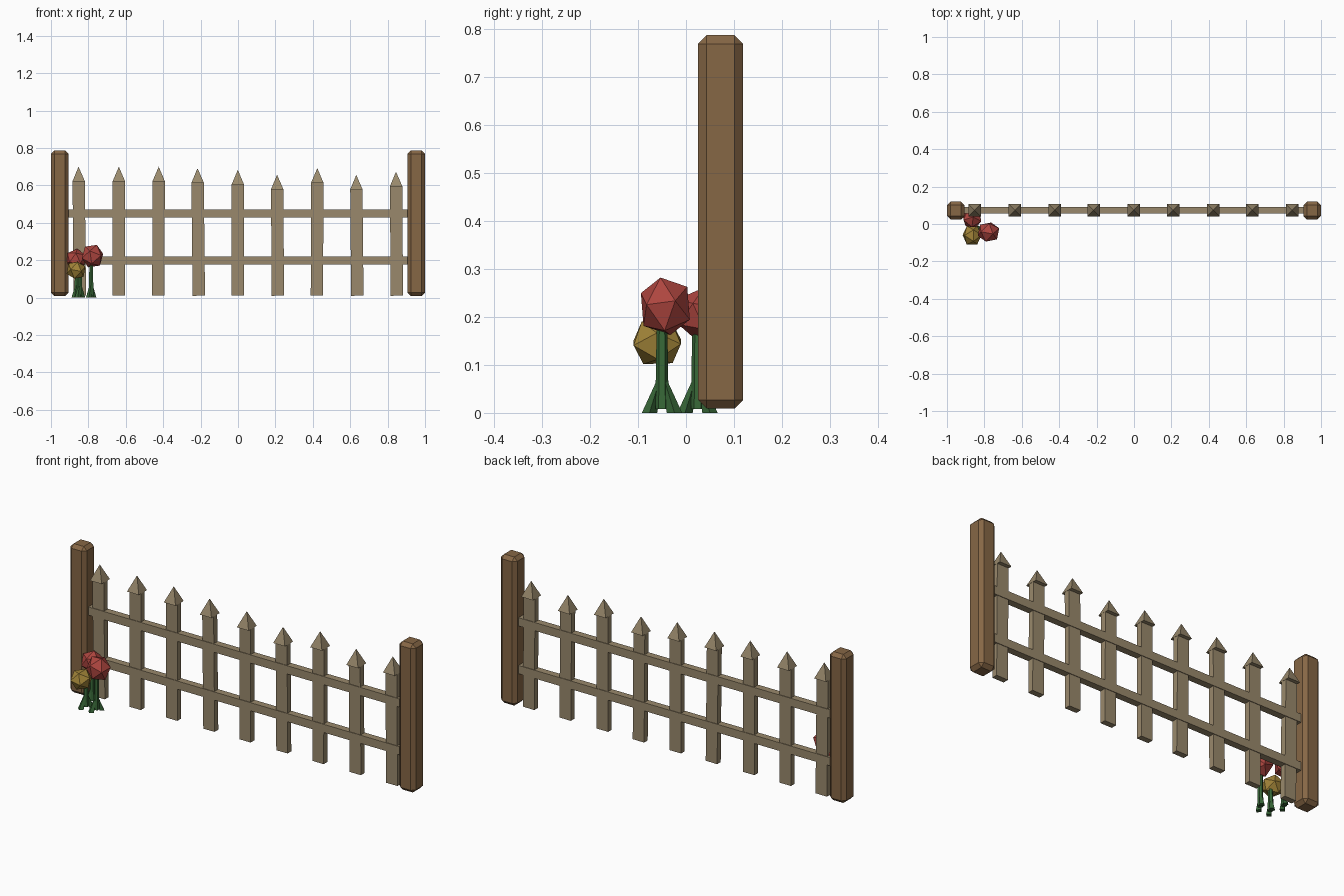
import bpy, bmesh
from math import radians, pi
from mathutils import Matrix, Vector

if "Cube" in bpy.data.objects:
    bpy.data.objects.remove(bpy.data.objects["Cube"])

FENCE_Y = 0.072


def material(name, rgb):
    m = bpy.data.materials.new(name)
    m.diffuse_color = (*rgb, 1)
    m.use_nodes = True
    m.node_tree.nodes["Principled BSDF"].inputs["Base Color"].default_value = m.diffuse_color
    return m


POST = material("post_wood", (0.24, 0.135, 0.06))
WOOD = material("weathered_wood", (0.32, 0.25, 0.15))
RED = material("red_petals", (0.42, 0.06, 0.05))
YELLOW = material("yellow_petals", (0.36, 0.23, 0.04))
GREEN = material("stem_green", (0.04, 0.14, 0.04))


def finish(bm, name, mat):
    bmesh.ops.recalc_face_normals(bm, faces=bm.faces)
    me = bpy.data.meshes.new(name)
    bm.to_mesh(me)
    bm.free()
    me.materials.append(mat)
    ob = bpy.data.objects.new(name, me)
    bpy.context.collection.objects.link(ob)
    return ob


def box(bm, center, size):
    mat = Matrix.Translation(center) @ Matrix.Diagonal((*size, 1))
    return bmesh.ops.create_cube(bm, size=1, matrix=mat)["verts"]


def cone(bm, x, y, z0, z1, r0, r1, sides, turn=0):
    mat = Matrix.Translation((x, y, (z0 + z1) / 2)) @ Matrix.Rotation(turn, 4, 'Z')
    return bmesh.ops.create_cone(bm, cap_ends=True, segments=sides, radius1=r0,
                                 radius2=r1, depth=z1 - z0, matrix=mat)["verts"]


# Chamfered end posts
for side, x in (("left", -0.953), ("right", 0.953)):
    bm = bmesh.new()
    box(bm, (x, FENCE_Y, 0.398), (0.094, 0.094, 0.778))
    bmesh.ops.bevel(bm, geom=bm.edges[:], offset=0.018, segments=1, affect='EDGES')
    finish(bm, side + "_post", POST)

# Horizontal rails
for name, z in (("lower_rail", 0.199), ("upper_rail", 0.449)):
    bm = bmesh.new()
    box(bm, (0, FENCE_Y + 0.002, z), (1.83, 0.036, 0.043))
    finish(bm, name, WOOD)

# Pickets with overhanging pyramid tips, each leaning a little
tops = [0.70, 0.70, 0.70, 0.692, 0.683, 0.657, 0.692, 0.656, 0.673]
leans = [-0.6, 0, 0.2, -0.6, 0, -0.4, 0.2, -0.5, -0.4]
for i, (top, lean) in enumerate(zip(tops, leans)):
    x = -0.849 + i * 0.212
    bm = bmesh.new()
    neck = top - 0.08
    box(bm, (x, FENCE_Y + 0.002, (neck + 0.01) / 2), (0.066, 0.030, neck - 0.01))
    cone(bm, x, FENCE_Y + 0.002, neck, top, 0.048, 0.0, 4, pi / 4)
    bmesh.ops.remove_doubles(bm, verts=bm.verts, dist=1e-5)
    bmesh.ops.rotate(bm, verts=bm.verts, cent=(x, FENCE_Y, 0.35),
                     matrix=Matrix.Rotation(radians(lean), 3, 'Y'))
    finish(bm, f"picket_{i + 1}", WOOD)

# Flowers: faceted bloom, thin stem, splayed leaf base
flowers = [
    ("large_red", RED, (-0.778, -0.043, 0.222), (0.062, 0.058, 0.066), (20, 15, 30), (-0.785, -0.05)),
    ("small_red", RED, (-0.866, 0.030, 0.206), (0.056, 0.056, 0.056), (0, 10, 50), (-0.862, 0.024)),
    ("yellow", YELLOW, (-0.866, -0.060, 0.147), (0.054, 0.058, 0.053), (35, 0, 15), (-0.845, -0.050)),
]
for name, mat, c, size, rot, (sx, sy) in flowers:
    bm = bmesh.new()
    bmesh.ops.create_icosphere(bm, subdivisions=1, radius=1)
    for axis, a in zip("XYZ", rot):
        bmesh.ops.rotate(bm, verts=bm.verts, matrix=Matrix.Rotation(radians(a), 3, axis))
    bmesh.ops.scale(bm, verts=bm.verts, vec=size)
    bmesh.ops.translate(bm, verts=bm.verts, vec=c)
    finish(bm, name + "_bloom", mat)
    bm = bmesh.new()
    cone(bm, sx, sy, 0.008, c[2] - 0.03, 0.014, 0.011, 6)
    finish(bm, name + "_stem", GREEN)
    # Two pointed leaves leaning out from the stem
    bm = bmesh.new()
    for s in (-1, 1):
        leaf = cone(bm, sx, sy, 0.0, 0.085, 0.016, 0.003, 4)
        for v in leaf:
            v.co += Vector((s * 0.012, s * 0.026, 0)) * (1 - v.co.z / 0.085)
    finish(bm, name + "_leaves", GREEN)
